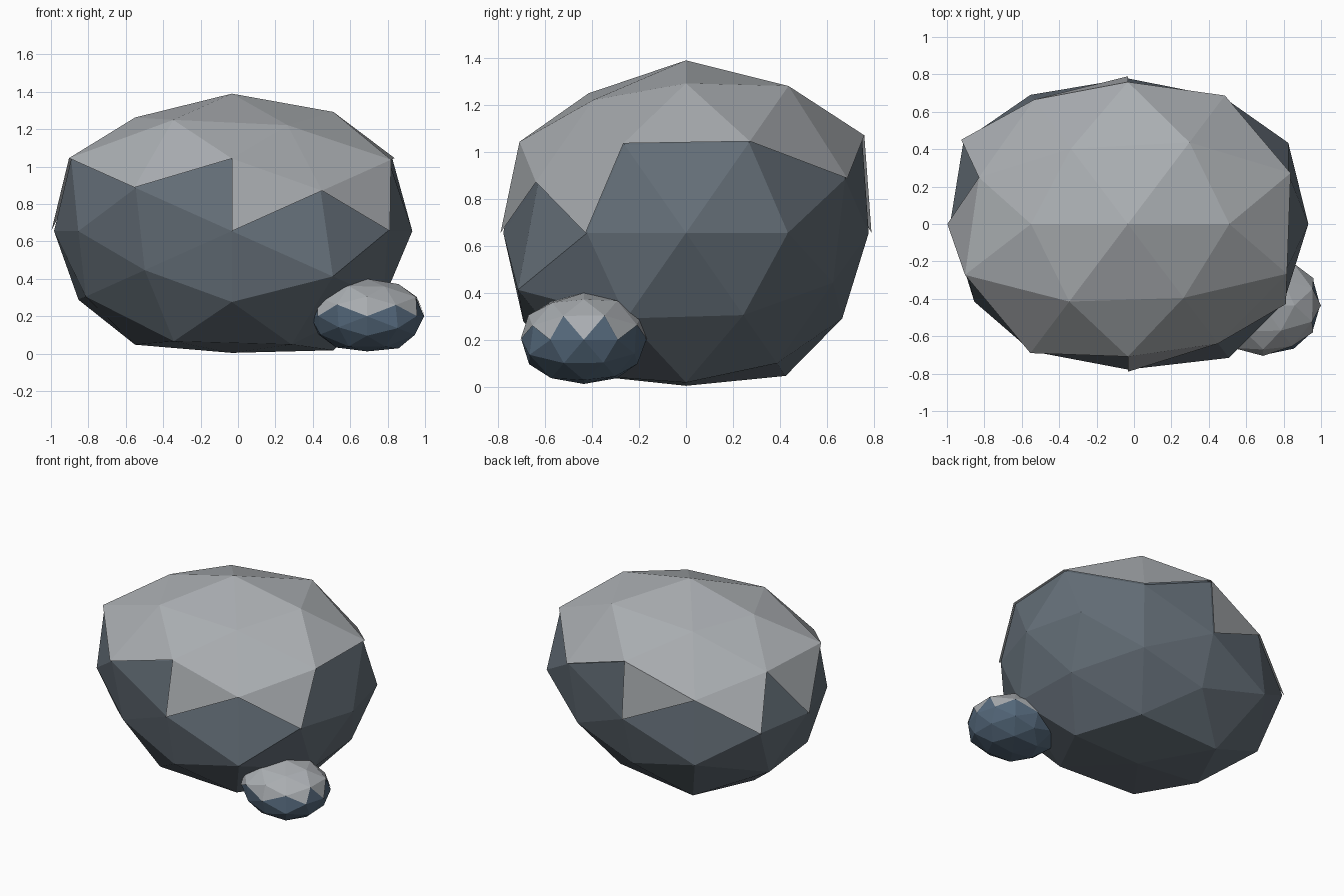
import bpy, bmesh
from mathutils import Vector

if "Cube" in bpy.data.objects:
    bpy.data.objects.remove(bpy.data.objects["Cube"])

A, B = 0.5257, 0.8507      # icosahedron corner components
P, Q, H = 0.809, 0.309, 0.5  # edge-midpoint components

# Direction families of a once-divided icosahedron, with the radial
# roughness of each sign combination (+ before -, x then y then z)
FAMILIES = [
    ((A, 0, B), (1.07, 1.07, 1.02, 1.02)),
    ((0, B, A), (1.13, 0.99, 1.055, 1.03)),
    ((B, A, 0), (1.045, 1.03, 1.085, 1.0)),
    ((P, Q, H), (1.115, 1.0, 1.09, 1.04, 1.02, 1.05, 1.115, 1.0)),
    ((Q, H, P), (1.105, 0.98, 1.0, 1.07, 1.02, 1.075, 1.05, 1.04)),
    ((H, P, Q), (1.075, 0.98, 1.0, 1.12, 1.04, 1.08, 1.08, 0.965)),
    ((1, 0, 0), (1.0, 1.0)),
    ((0, 1, 0), (1.0, 1.0)),
    ((0, 0, 1), (1.05, 0.93)),
]


def signs(v):
    return (1, -1) if v else (1,)


def material(name, rgb):
    m = bpy.data.materials.new(name)
    m.diffuse_color = (*rgb, 1)
    m.use_nodes = True
    m.node_tree.nodes["Principled BSDF"].inputs["Base Color"].default_value = m.diffuse_color
    return m


def make_object(name, bm, mat):
    mesh = bpy.data.meshes.new(name)
    bm.to_mesh(mesh)
    bm.free()
    mesh.materials.append(mat)
    ob = bpy.data.objects.new(name, mesh)
    bpy.context.collection.objects.link(ob)


def unit_ball():
    """Faceted ball plus the roughness factor of every vertex."""
    bm = bmesh.new()
    rough = []
    for (x, y, z), factors in FAMILIES:
        combos = [(x * i, y * j, z * k) for i in signs(x) for j in signs(y) for k in signs(z)]
        for co, f in zip(combos, factors):
            bm.verts.new(Vector(co).normalized())
            rough.append(f)
    bm.verts.index_update()
    bmesh.ops.convex_hull(bm, input=bm.verts[:])
    bmesh.ops.recalc_face_normals(bm, faces=bm.faces[:])
    bm.verts.index_update()
    return bm, rough


def rock(name, centre, size, amount, in_cap, body_mat, cap_mat):
    centre, size = Vector(centre), Vector(size)
    for part in ("body", "cap"):
        bm, rough = unit_ball()
        lut = {v: rough[v.index] for v in bm.verts}
        cap = [f for f in bm.faces if in_cap(f.calc_center_median())]
        cap_verts = {v for f in cap for v in f.verts}
        if part == "cap":
            bmesh.ops.delete(bm, geom=[f for f in bm.faces if f not in set(cap)], context='FACES')
        for v in bm.verts:
            f = 1 + (lut[v] - 1) * amount
            if part == "body" and v in cap_verts:
                f -= 0.015   # body sits just inside the cap shell
            v.co = centre + v.co * size * f
        make_object(f"{name}_{part}", bm, body_mat if part == "body" else cap_mat)


def boulder_cap(c):
    return c.z > 0.4 or (0.25 < c.z < 0.3 and c.x * c.y < 0) or (0.3 < c.z < 0.4 and c.x < -0.5)


def pebble_cap(c):
    return c.z > 0.25


slate = material("slate", (0.13, 0.16, 0.19))
blue_slate = material("blue_slate", (0.09, 0.14, 0.20))
pale = material("pale_stone", (0.40, 0.42, 0.44))

# Large boulder and the small stone at its front right foot
rock("boulder", (-0.033, 0, 0.655), (0.965, 0.79, 0.70), 1.0, boulder_cap, slate, pale)
rock("small_stone", (0.69, -0.435, 0.2), (0.31, 0.27, 0.195), 0.5, pebble_cap, blue_slate, pale)
